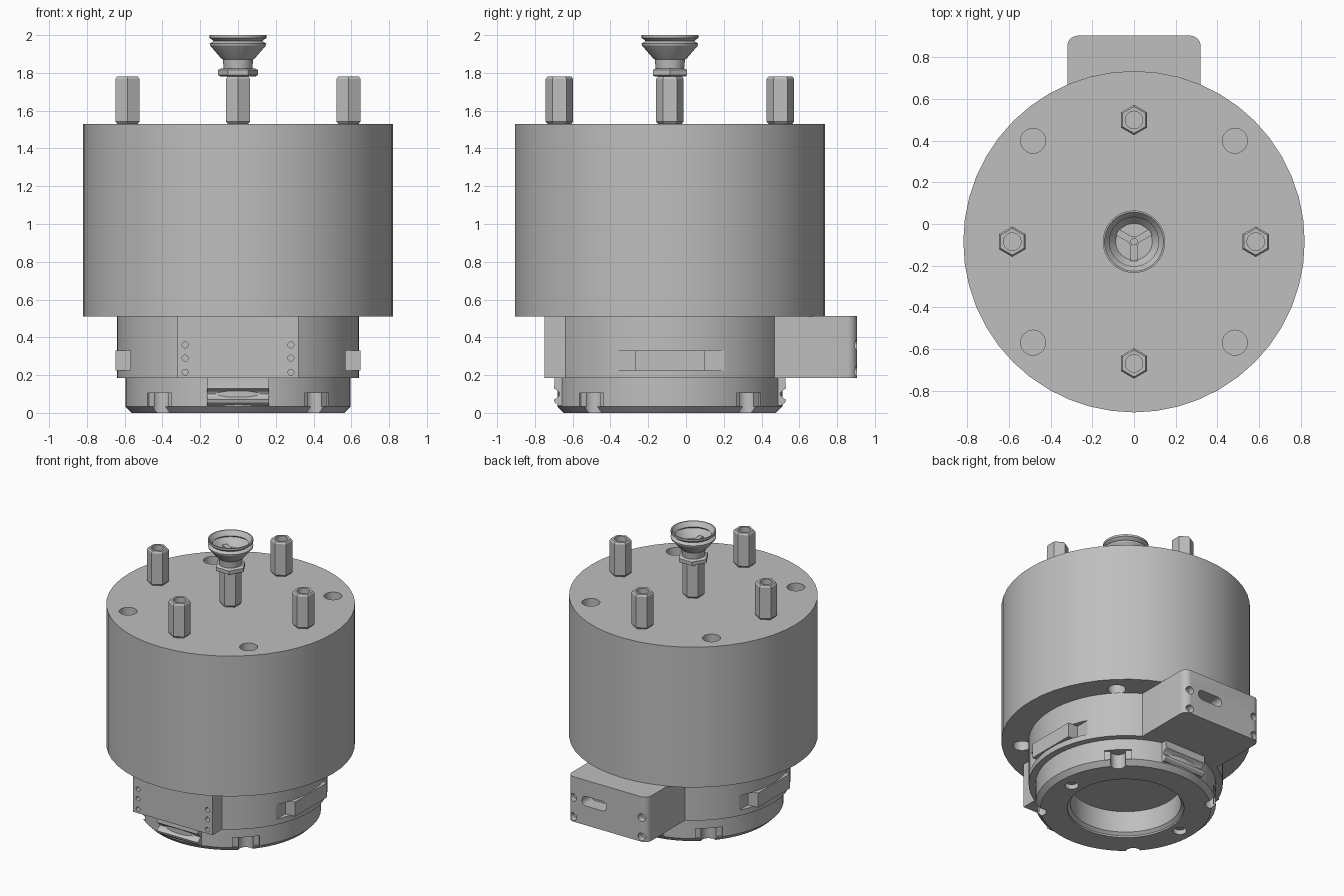
import bpy, bmesh, math
from mathutils import Matrix, Vector

if "Cube" in bpy.data.objects:
    bpy.data.objects.remove(bpy.data.objects["Cube"])

CY = -0.085  # y of the main axis
TAU = 2 * math.pi

grey = bpy.data.materials.new("plain grey")
grey.use_nodes = True
grey.diffuse_color = (0.52, 0.52, 0.52, 1)
grey.node_tree.nodes["Principled BSDF"].inputs["Base Color"].default_value = (0.52, 0.52, 0.52, 1)


def make(name, bm):
    bmesh.ops.recalc_face_normals(bm, faces=bm.faces)
    mesh = bpy.data.meshes.new(name)
    bm.to_mesh(mesh)
    bm.free()
    mesh.materials.append(grey)
    obj = bpy.data.objects.new(name, mesh)
    bpy.context.collection.objects.link(obj)
    return obj


def lathe(name, profile, sides=48, x=0, y=CY, turn=0.0):
    """Stack of rings (radius, z), capped at both ends."""
    bm = bmesh.new()
    rings = [[bm.verts.new((x + r * math.cos(turn + TAU * i / sides),
                            y + r * math.sin(turn + TAU * i / sides), z))
              for i in range(sides)] for r, z in profile]
    for a, b in zip(rings, rings[1:]):
        for i in range(sides):
            j = (i + 1) % sides
            bm.faces.new((a[i], a[j], b[j], b[i]))
    bm.faces.new(rings[0])
    bm.faces.new(rings[-1])
    return make(name, bm)


def tube(x, y, r, z0, z1, sides=24):
    return lathe("cutter", [(r, z0), (r, z1)], sides, x, y)


def box(name, lo, hi, turn=0.0):
    """Box between two corners, measured from the main axis."""
    lo, hi = Vector(lo), Vector(hi)
    bm = bmesh.new()
    bmesh.ops.create_cube(bm, size=1)
    bmesh.ops.scale(bm, vec=hi - lo, verts=bm.verts)
    bmesh.ops.translate(bm, vec=(lo + hi) / 2, verts=bm.verts)
    bmesh.ops.transform(bm, matrix=Matrix.Translation((0, CY, 0)) @ Matrix.Rotation(turn, 4, "Z"),
                        verts=bm.verts)
    return make(name, bm)


def rod_y(x, z, r, y0, y1):
    """Cylinder lying along y."""
    obj = lathe("cutter", [(r, y0), (r, y1)], 20, 0, 0)
    obj.data.transform(Matrix.Translation((x, 0, z)) @ Matrix.Rotation(-math.pi / 2, 4, "X"))
    return obj


def bake(obj):
    graph = bpy.context.evaluated_depsgraph_get()
    obj.data = bpy.data.meshes.new_from_object(obj.evaluated_get(graph))
    obj.modifiers.clear()


def combine(obj, others, operation="DIFFERENCE"):
    for other in others:
        mod = obj.modifiers.new("combine", "BOOLEAN")
        mod.operation, mod.object, mod.solver = operation, other, "EXACT"
    bake(obj)
    for other in others:
        bpy.data.objects.remove(other)
    return obj


def extrude_x(name, points, half):
    """Outline in (y, z) stretched across x."""
    bm = bmesh.new()
    face = bm.faces.new([bm.verts.new((-half, CY + y, z)) for y, z in points])
    moved = bmesh.ops.extrude_face_region(bm, geom=[face])["geom"]
    bmesh.ops.translate(bm, vec=(2 * half, 0, 0),
                        verts=[v for v in moved if isinstance(v, bmesh.types.BMVert)])
    return make(name, bm)


# Main drum with blind holes above and below
drum = lathe("main_drum", [(0.82, 0.51), (0.82, 1.53)], 48)
combine(drum, [tube(sx * 0.485, CY + sy * 0.485, 0.06, z, z + 0.4)
               for sx in (-1, 1) for sy in (-1, 1) for z in (0.31, 1.33)])

# Collar with front plate and rear connector block
collar = lathe("collar", [(0.64, 0.185), (0.64, 0.512)], 64)
plate = box("plate", (-0.32, -0.665, 0.185), (0.32, 0, 0.512))
block = box("block", (-0.32, 0, 0.185), (0.32, 0.99, 0.512))
bm = bmesh.new()
bm.from_mesh(block.data)
corners = [e for e in bm.edges if all(v.co.y > 0.8 for v in e.verts)
           and abs(e.verts[0].co.z - e.verts[1].co.z) > 0.1]
bmesh.ops.bevel(bm, geom=corners, offset=0.05, segments=6, profile=0.5, affect="EDGES")
bm.to_mesh(block.data)
bm.free()
combine(collar, [plate, block], "UNION")

cuts = []
for s in (-1, 1):
    cuts.append(box("cutter", sorted([(s * 0.57, -0.4, 0.225), (s * 0.8, 0.4, 0.33)])[0][:1] + (-0.4, 0.225),
                    (max(s * 0.57, s * 0.8), 0.4, 0.33)))
    cuts += [rod_y(s * 0.28, z, 0.016, -0.8, -0.71) for z in (0.215, 0.29, 0.36)]
    cuts += [rod_y(s * 0.275, z, 0.028, 0.86, 0.95) for z in (0.22, 0.36)]
combine(collar, cuts)
# Rounded connector slot
combine(collar, [rod_y(0.04, 0.36, 0.035, 0.8, 0.95), rod_y(0.17, 0.36, 0.035, 0.8, 0.95),
                 box("cutter", (0.04, 0.885, 0.325), (0.17, 1.05, 0.395))])

# Side latches sitting in the collar notches
for s, side in ((1, "left"), (-1, "right")):
    x0, x1 = sorted((s * 0.56, s * 0.648))
    box(side + "_latch", (x0, -0.185, 0.225), (x1, 0.185, 0.33))

# Lower flange with bore, edge notches and screw holes
flange = lathe("lower_flange", [(0.562, 0), (0.595, 0.033), (0.595, 0.185)], 64)
cuts = [lathe("cutter", [(0.385, -0.02), (0.385, 0.012), (0.365, 0.03), (0.365, 0.3)], 48)]
for k in range(4):
    a = TAU * (k + 0.5) / 4
    cuts.append(tube(0.575 * math.cos(a), CY + 0.575 * math.sin(a), 0.05, -0.02, 0.105))
    cuts.append(box("cutter", (0.575, -0.09, 0.033), (0.7, 0.09, 0.105), a))
for s in (-1, 1):
    cuts.append(tube(s * 0.465, CY, 0.045, -0.02, 0.05))
combine(flange, cuts)
for s, side in ((1, "left"), (-1, "right")):
    lathe(side + "_flange_screw", [(0.032, 0.025), (0.032, 0.06)], 16, s * 0.465)

# Grooved front and rear hooks
for s, side in ((-1, "front"), (1, "rear")):
    groove = [(0.615 - 0.032 * math.sin(math.pi * i / 8), 0.13 - 0.06 * i / 8) for i in range(9)]
    outline = [(0.5, 0.19), (0.612, 0.19), (0.612, 0.145)] + groove + [(0.61, 0.055), (0.59, 0.04), (0.5, 0.04)]
    extrude_x(side + "_hook", [(s * y, z) for y, z in outline], 0.165)

# Hexagonal standoffs with threaded holes
post = [(0.064, 1.525), (0.064, 1.532), (0.073, 1.542), (0.073, 1.768), (0.064, 1.78)]
for name, x, y in (("left", 0.585, 0), ("right", -0.585, 0), ("front", 0, -0.585), ("rear", 0, 0.585)):
    standoff = lathe(name + "_standoff", post, 6, x, CY + y, math.pi / 2)
    combine(standoff, [tube(x, CY + y, 0.042, 1.66, 1.9)])
lathe("centre_standoff", post, 6, turn=math.pi / 2)

# Suction cup on a hexagonal nut
lathe("cup_nut", [(0.09, 1.78), (0.105, 1.788), (0.105, 1.815), (0.09, 1.823)], 6)
lathe("suction_cup", [(0.075, 1.82), (0.08, 1.87), (0.092, 1.88), (0.148, 1.945), (0.15, 1.955),
                      (0.128, 1.968), (0.15, 1.985), (0.15, 2.0), (0.142, 2.0), (0.118, 1.968),
                      (0.132, 1.955), (0.088, 1.9), (0.025, 1.9), (0.025, 1.925),
                      (0.015, 1.925), (0.015, 1.88)], 40)
for k in range(3):
    box("cup_rib_%d" % (k + 1), (0.02, -0.016, 1.895), (0.092, 0.016, 1.922), TAU * (k + 0.25) / 3)

# Smooth shading with sharp edges kept
bpy.ops.object.select_all(action="DESELECT")
for obj in bpy.context.scene.objects:
    if obj.type == "MESH" and obj.data.materials and obj.data.materials[0] == grey:
        obj.select_set(True)
        bpy.context.view_layer.objects.active = obj
bpy.ops.object.shade_smooth_by_angle(angle=math.radians(25))
